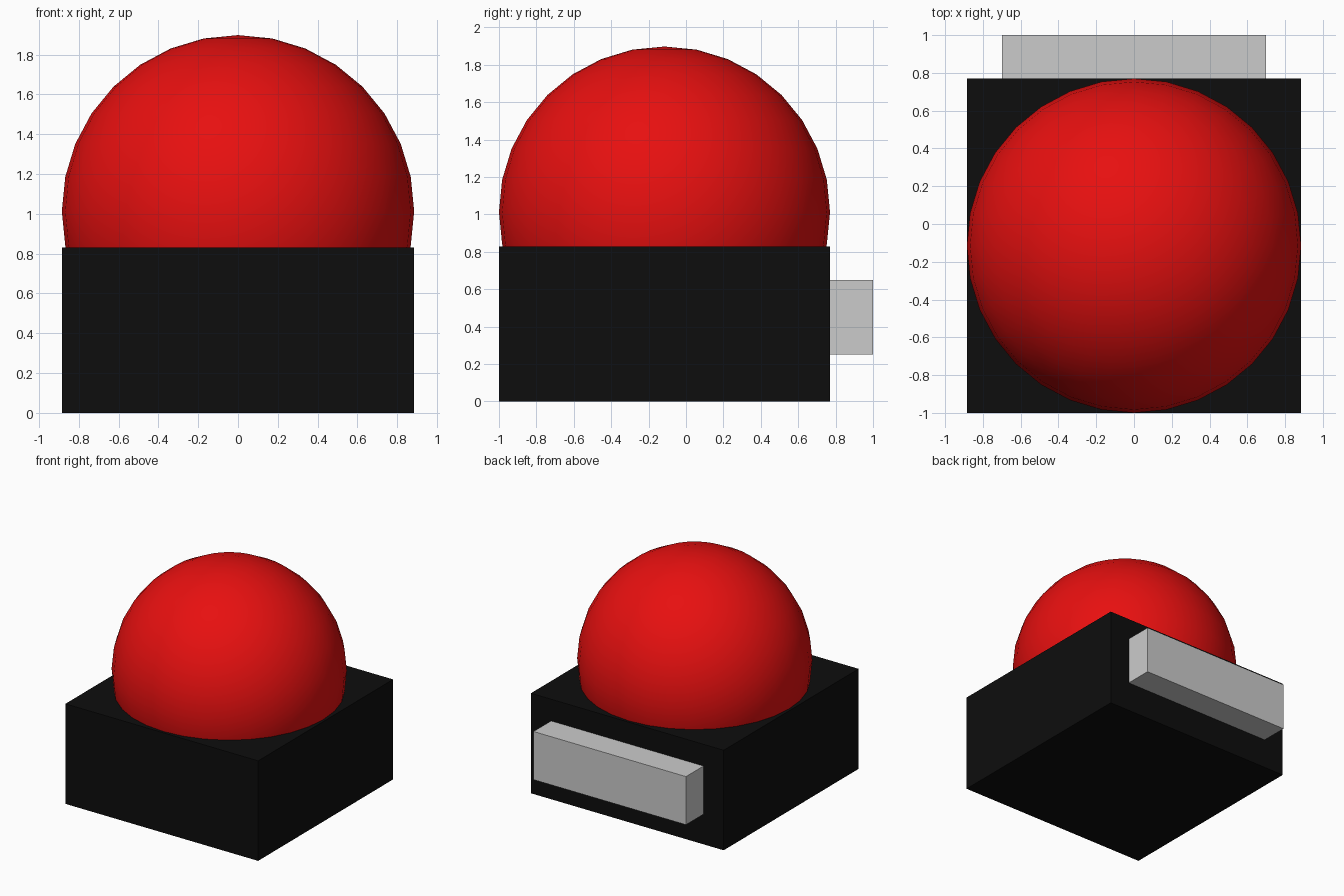
import bpy

if "Cube" in bpy.data.objects:
    bpy.data.objects.remove(bpy.data.objects["Cube"])


def material(name, colour):
    mat = bpy.data.materials.new(name)
    mat.diffuse_color = (*colour, 1)
    mat.use_nodes = True
    mat.node_tree.nodes["Principled BSDF"].inputs["Base Color"].default_value = mat.diffuse_color
    return mat


def box(name, low, high, mat=None):
    centre = [(a + b) / 2 for a, b in zip(low, high)]
    bpy.ops.mesh.primitive_cube_add(size=1, location=centre)
    obj = bpy.context.object
    obj.name = name
    obj.scale = [b - a for a, b in zip(low, high)]
    bpy.ops.object.transform_apply(location=False, rotation=False, scale=True)
    if mat:
        obj.data.materials.append(mat)
    return obj


black = material("black", (0.004, 0.004, 0.004))
red = material("red", (0.8, 0.005, 0.005))

# Square base block
box("base", (-0.885, -1.0, 0.0), (0.885, 0.77, 0.83), black)

# Grey bar on the back, set slightly into the base
box("back_bar", (-0.7, 0.7, 0.25), (0.7, 1.0, 0.65))

# Ball sunk into the top of the base
bpy.ops.mesh.primitive_uv_sphere_add(segments=32, ring_count=16, radius=0.885,
                                     location=(0, -0.115, 1.013))
ball = bpy.context.object
ball.name = "ball"
ball.data.materials.append(red)
bpy.ops.object.shade_smooth()
